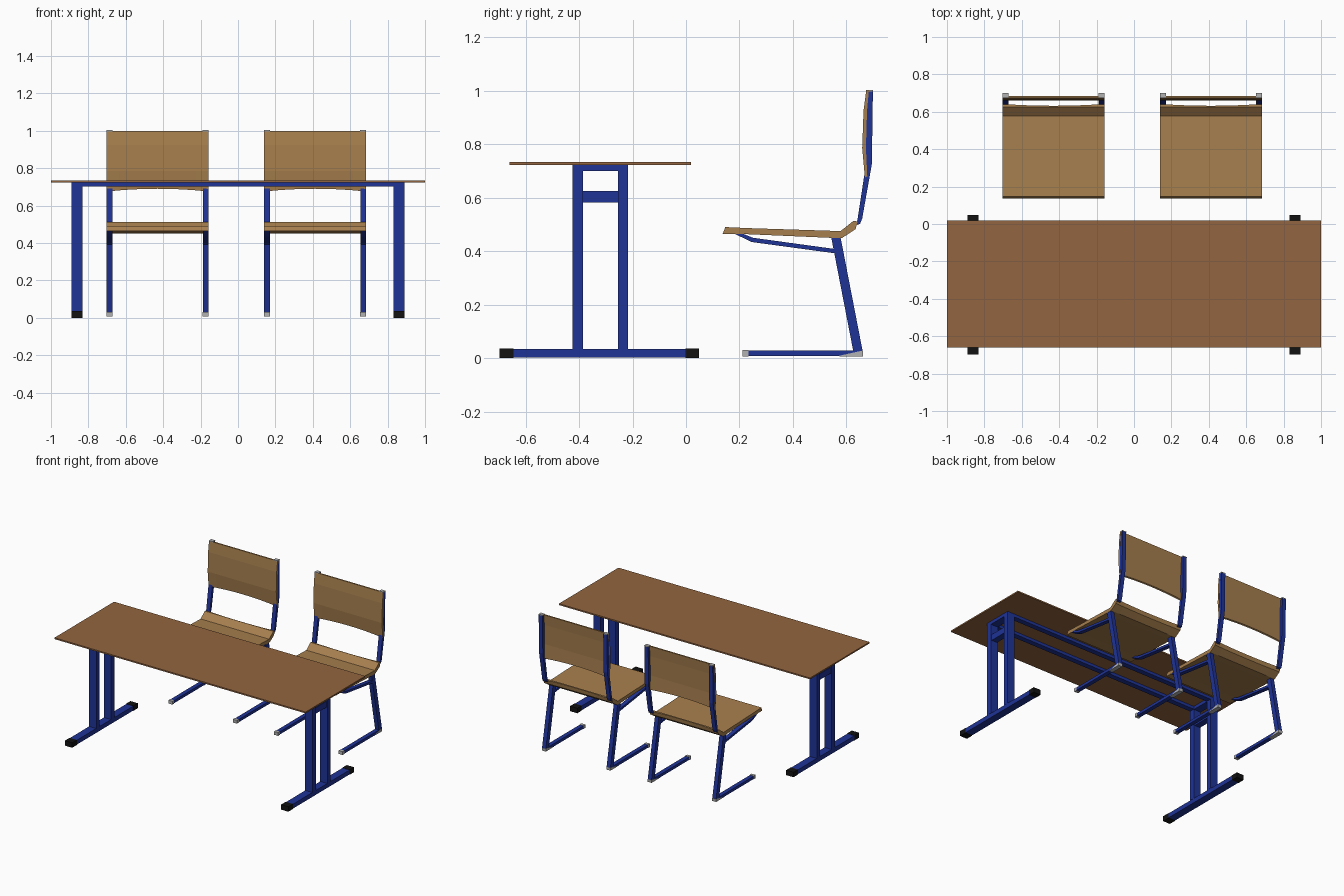
import bpy

if "Cube" in bpy.data.objects:
    bpy.data.objects.remove(bpy.data.objects["Cube"])


def material(name, rgb):
    m = bpy.data.materials.new(name)
    m.diffuse_color = (*rgb, 1)
    m.use_nodes = True
    m.node_tree.nodes["Principled BSDF"].inputs["Base Color"].default_value = m.diffuse_color
    return m


BLUE = material("blue_paint", (0.014, 0.033, 0.31))
BLACK = material("black_rubber", (0.006, 0.006, 0.006))
GREY = material("grey_plastic", (0.45, 0.45, 0.45))
CHAIR_WOOD = material("chair_wood", (0.38, 0.21, 0.075))
TABLE_WOOD = material("table_wood", (0.29, 0.13, 0.05))


def loft(name, mat, profile, xs, bow=None):
    """Sweep a closed (y, z) profile along x; bow maps point index to a mid-width (dy, dz)."""
    bow = bow or {}
    mid, half = (xs[0] + xs[-1]) / 2, (xs[-1] - xs[0]) / 2
    n = len(profile)
    verts, faces = [], []
    for x in xs:
        k = 1 - ((x - mid) / half) ** 2
        for i, (y, z) in enumerate(profile):
            dy, dz = bow.get(i, (0, 0))
            verts.append((x, y + dy * k, z + dz * k))
    for s in range(len(xs) - 1):
        for i in range(n):
            j = (i + 1) % n
            faces.append((s * n + i, s * n + j, (s + 1) * n + j, (s + 1) * n + i))
    faces.append(tuple(reversed(range(n))))
    faces.append(tuple(range((len(xs) - 1) * n, len(xs) * n)))
    me = bpy.data.meshes.new(name)
    me.from_pydata(verts, [], faces)
    # consistent outward normals
    import bmesh
    bm = bmesh.new()
    bm.from_mesh(me)
    bmesh.ops.recalc_face_normals(bm, faces=bm.faces)
    bm.to_mesh(me)
    bm.free()
    me.materials.append(mat)
    ob = bpy.data.objects.new(name, me)
    bpy.context.collection.objects.link(ob)
    return ob


def box(name, mat, x0, x1, y0, y1, z0, z1):
    return loft(name, mat, [(y0, z0), (y1, z0), (y1, z1), (y0, z1)], [x0, x1])


# Table top and the two long rails beneath it
box("table_top", TABLE_WOOD, -1, 1, -0.66, 0.018, 0.723, 0.733)
POSTS = {"front": (-0.424, -0.386), "back": (-0.255, -0.217)}
for end, (y0, y1) in POSTS.items():
    box(f"table_rail_{end}", BLUE, -0.833, 0.833, y0, y1, 0.702, 0.723)

# Table end frames
for side, x0 in (("left", -0.89), ("right", 0.832)):
    x1 = x0 + 0.058
    for end, (y0, y1) in POSTS.items():
        box(f"table_post_{end}_{side}", BLUE, x0, x1, y0, y1, 0.034, 0.723)
    box(f"table_top_bar_{side}", BLUE, x0, x1, -0.386, -0.255, 0.7, 0.723)
    box(f"table_cross_bar_{side}", BLUE, x0 + 0.006, x1 - 0.006, -0.386, -0.255, 0.582, 0.625)
    box(f"table_foot_{side}", BLUE, x0 + 0.001, x1 - 0.001, -0.645, -0.002, 0.002, 0.034)
    box(f"table_foot_cap_front_{side}", BLACK, x0, x1, -0.698, -0.645, 0, 0.036)
    box(f"table_foot_cap_back_{side}", BLACK, x0, x1, -0.002, 0.048, 0, 0.036)

# Chair profiles in side view (y, z)
SEAT = [(0.147, 0.49), (0.235, 0.486), (0.578, 0.475), (0.626, 0.513), (0.642, 0.511),
        (0.634, 0.482), (0.585, 0.45), (0.537, 0.45), (0.215, 0.464), (0.137, 0.464)]
BACKREST = [(0.674, 1.0), (0.664, 0.925), (0.659, 0.785), (0.669, 0.675),
            (0.678, 0.68), (0.673, 0.785), (0.677, 0.925), (0.684, 1.0)]
BACK_TUBE = [(0.637, 0.497), (0.651, 0.502), (0.659, 0.522), (0.695, 0.725), (0.699, 0.998),
             (0.674, 0.998), (0.673, 0.725), (0.642, 0.522)]
LEG = [(0.543, 0.452), (0.578, 0.452), (0.661, 0.024), (0.626, 0.024)]
SUPPORT = [(0.175, 0.468), (0.205, 0.468), (0.25, 0.45), (0.557, 0.408),
           (0.557, 0.392), (0.246, 0.434)]
FOOT = [(0.232, 0.008), (0.6, 0.008), (0.655, 0.028), (0.232, 0.028)]
HEEL = [(0.565, 0.007), (0.661, 0.006), (0.662, 0.026), (0.65, 0.026)]

# Two chairs
for chair, cx in (("left", -0.43), ("right", 0.412)):
    w = 0.273
    xs = [cx + w * (i / 4 - 1) for i in range(9)]
    loft(f"seat_{chair}", CHAIR_WOOD, SEAT, xs, {4: (-0.01, 0), 5: (-0.006, 0)})
    loft(f"backrest_{chair}", CHAIR_WOOD, BACKREST, xs, {3: (0, 0.015), 4: (0, 0.015)})
    for side, s in (("a", -1), ("b", 1)):
        tube_x = sorted((cx + s * w, cx + s * (w - 0.032)))
        inner = [tube_x[0] + 0.001, tube_x[1] - 0.001]
        tag = f"{chair}_{side}"
        loft(f"back_tube_{tag}", BLUE, BACK_TUBE, inner)
        loft(f"chair_leg_{tag}", BLUE, LEG, inner)
        loft(f"seat_support_{tag}", BLUE, SUPPORT, inner)
        loft(f"chair_foot_{tag}", BLUE, FOOT, inner)
        loft(f"heel_cap_{tag}", GREY, HEEL, tube_x)
        box(f"toe_cap_{tag}", GREY, *tube_x, 0.212, 0.233, 0.006, 0.03)
        box(f"back_tube_cap_{tag}", GREY, *tube_x, 0.673, 0.7, 0.997, 1.003)
